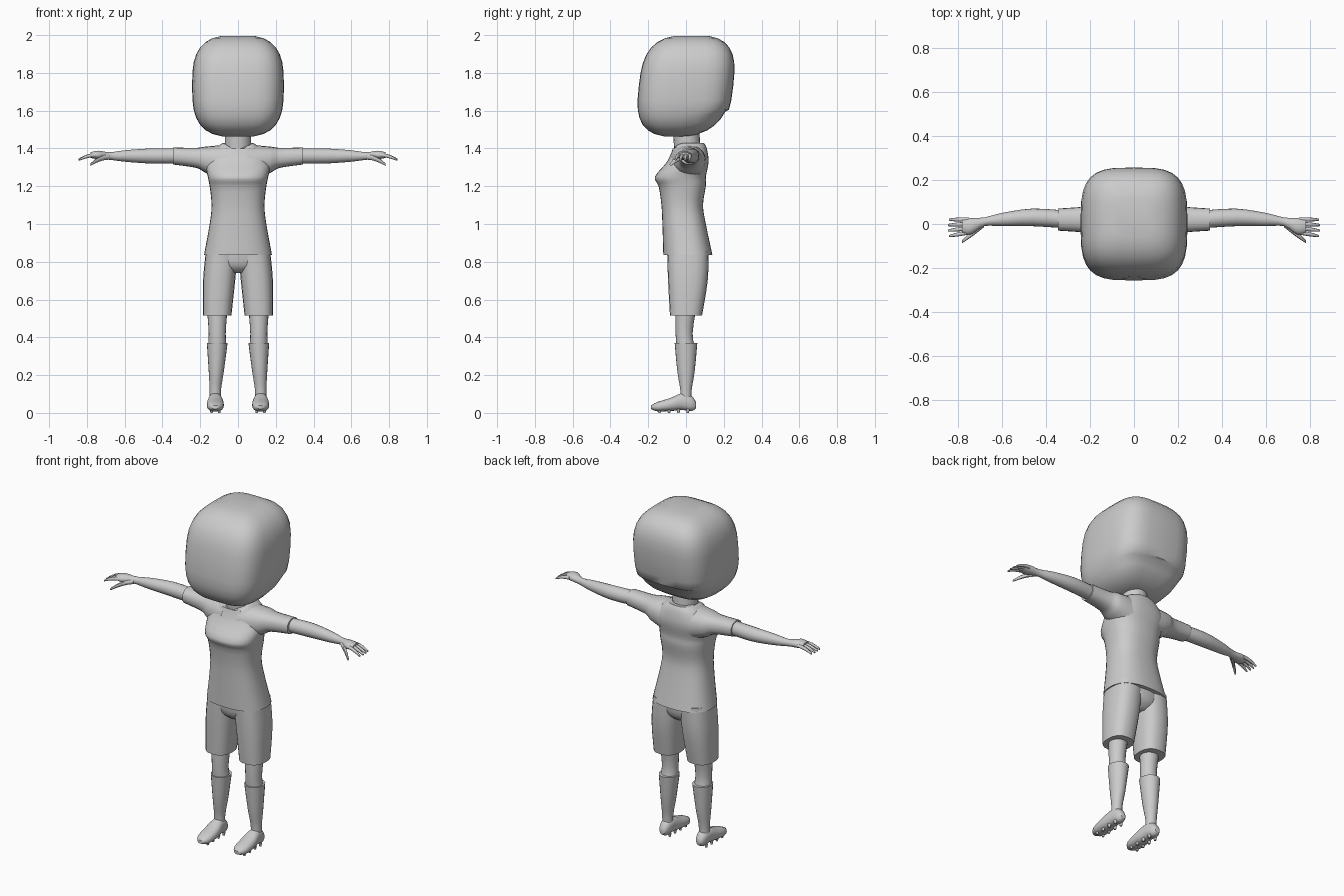
import bpy, bmesh, math
from mathutils import Vector

cube = bpy.data.objects.get("Cube")
if cube:
    bpy.data.objects.remove(cube, do_unlink=True)

grey = bpy.data.materials.new("plain grey")
grey.use_nodes = True
tone = (0.6, 0.6, 0.6, 1)
grey.diffuse_color = tone
grey.node_tree.nodes["Principled BSDF"].inputs["Base Color"].default_value = tone

# Which of (across, other, along) becomes x, y and z for each loft axis
ORDER = {"z": (0, 1, 2), "x": (2, 0, 1), "y": (0, 2, 1)}


def power(value, exponent):
    return math.copysign(abs(value) ** exponent, value)


def smooth_between(rings, steps):
    """Add rings along a smooth curve that passes through the given ones."""
    rings = [Vector(ring) for ring in rings]
    padded = [rings[0], *rings, rings[-1]]
    result = []
    for before, start, end, after in zip(padded, padded[1:], padded[2:], padded[3:]):
        leave = (end - before) / 2
        arrive = (after - start) / 2
        for step in range(steps):
            f = step / steps
            ease = f * f * (3 - 2 * f)
            result.append(start.lerp(end, ease)
                          + leave * f * (1 - f) ** 2 - arrive * f * f * (1 - f))
    return result + [rings[-1]]


def loft(name, axis, rings, square=2, sides=20, steps=3, mirror=True, shape=None):
    """Skin rounded rings: (along, centre, centre, radius, optional second radius)."""
    rings = [ring if len(ring) > 4 else (*ring, ring[-1]) for ring in rings]
    bm = bmesh.new()
    loops = []
    for along, u, v, radius_u, radius_v in smooth_between(rings, steps):
        loop = []
        for i in range(sides):
            angle = math.tau * i / sides
            local = (u + radius_u * power(math.cos(angle), 2 / square),
                     v + radius_v * power(math.sin(angle), 2 / square), along)
            co = Vector([local[k] for k in ORDER[axis]])
            if shape:
                shape(co)
            loop.append(bm.verts.new(co))
        loops.append(loop)
    for low, high in zip(loops, loops[1:]):
        for i in range(sides):
            j = (i + 1) % sides
            bm.faces.new((low[i], low[j], high[j], high[i]))
    bm.faces.new(loops[0])
    bm.faces.new(loops[-1])
    bmesh.ops.recalc_face_normals(bm, faces=bm.faces)
    mesh = bpy.data.meshes.new(name)
    bm.to_mesh(mesh)
    bm.free()
    mesh.materials.append(grey)
    obj = bpy.data.objects.new(name, mesh)
    bpy.context.collection.objects.link(obj)
    bpy.ops.object.select_all(action="DESELECT")
    obj.select_set(True)
    bpy.context.view_layer.objects.active = obj
    bpy.ops.object.shade_smooth_by_angle(angle=math.radians(50))
    if mirror:
        mod = obj.modifiers.new("other side", "MIRROR")
        mod.use_mirror_merge = False


def digit(name, start, tip, radius):
    """A tapered finger that curls down towards its tip."""
    rings = []
    for step in range(5):
        f = step / 4
        point = Vector(start).lerp(Vector(tip), f)
        point.z = start[2] + (tip[2] - start[2]) * f * f
        rings.append((*point, radius * (1 - f ** 3 / 2)))
    loft(name, "x", rings, sides=8, steps=1)


# Head: a rounded box that leans back, with the nape raised
def lean_head(co):
    co.y += (co.z - 1.73) / 9
    if co.z < 1.6:
        co.z += max(0, co.y) / 6


head_rings = []
for step in range(1, 16):
    height = -math.cos(math.pi * step / 16)
    height = power(height, 0.8)
    girth = (1 - abs(height) ** 3) ** (1 / 3)
    head_rings.append((1.73 + 0.27 * height, 0, 0, 0.243 * girth, 0.25 * girth))
loft("head", "z", head_rings, square=3.5, sides=32, steps=1, mirror=False, shape=lean_head)

# Neck
loft("neck", "z", [(1.36, 0, .01, .07), (1.5, 0, 0, .07)], mirror=False)


# Shirt body, with a neckline that dips to a V at the front
def dip_neckline(co):
    if co.z > 1.4 and co.y < 0:
        co.z -= 0.05 * max(0, 1 - abs(co.x) / 0.08)


loft("shirt_body", "z", [
    (.835, 0, .01, .18, .13), (1, 0, -.01, .15, .115), (1.1, 0, -.02, .14, .11),
    (1.2, 0, -.02, .15, .125), (1.25, 0, -.03, .16, .135), (1.33, 0, .01, .17, .11),
    (1.4, 0, .02, .12, .09), (1.43, 0, .015, .08, .08)],
    square=2.5, sides=32, mirror=False, shape=dip_neckline)

# Sleeves
loft("sleeve", "x", [
    (.05, .01, 1.32, .1), (.17, .02, 1.34, .08, .07),
    (.22, .02, 1.35, .06, .053), (.345, .02, 1.36, .05, .045)], square=2.3)

# Arms, narrowing at the wrist and widening into the palm
loft("arm", "x", [
    (.3, .02, 1.36, .04), (.46, .03, 1.36, .04), (.6, .02, 1.36, .03),
    (.68, .01, 1.36, .02), (.74, -.01, 1.365, .037, .023), (.78, -.01, 1.365, .03, .015)])

# Fingers fan forward and droop
for i, name in enumerate(("little", "ring", "middle", "index")):
    reach = 0.845 if name in ("ring", "middle") else 0.84
    digit(name + "_finger", (.75, .02 - i / 52, 1.365), (reach, .02 - i / 40, 1.34), .01)
digit("thumb", (.68, 0, 1.355), (.78, -.08, 1.315), .014)

# Shorts: hips joining two wide legs
loft("shorts_hips", "z", [
    (.74, 0, .01, .06), (.78, 0, .01, .16, .1), (.86, 0, .01, .17, .11)], mirror=False)
loft("shorts_leg", "z", [
    (.515, .11, 0, .075, .085), (.7, .1, .01, .085, .105),
    (.86, .085, .01, .085, .11)], square=2.5)

# Bare knees
loft("leg", "z", [(.34, .11, 0, .05), (.42, .11, -.01, .045), (.56, .11, 0, .055)])

# Socks that swell over the calf
loft("sock", "z", [
    (.04, .12, 0, .03), (.12, .12, 0, .03), (.22, .115, 0, .04, .046),
    (.37, .11, 0, .055, .06)])

# Shoes, with rows of small studs under the sole
loft("shoe", "y", [
    (-.185, .12, .03, .015, .01), (-.15, .12, .033, .04, .025),
    (-.08, .12, .045, .045, .035), (-.02, .12, .06, .037, .045),
    (.03, .12, .05, .03, .04), (.054, .12, .04, .015)], square=2.3)
for row in range(4):
    for x in (.1, .14):
        y = row / 20 - .14
        loft("stud", "z", [(0, x, y, .006), (.02, x, y, .01)], sides=8, steps=1)
